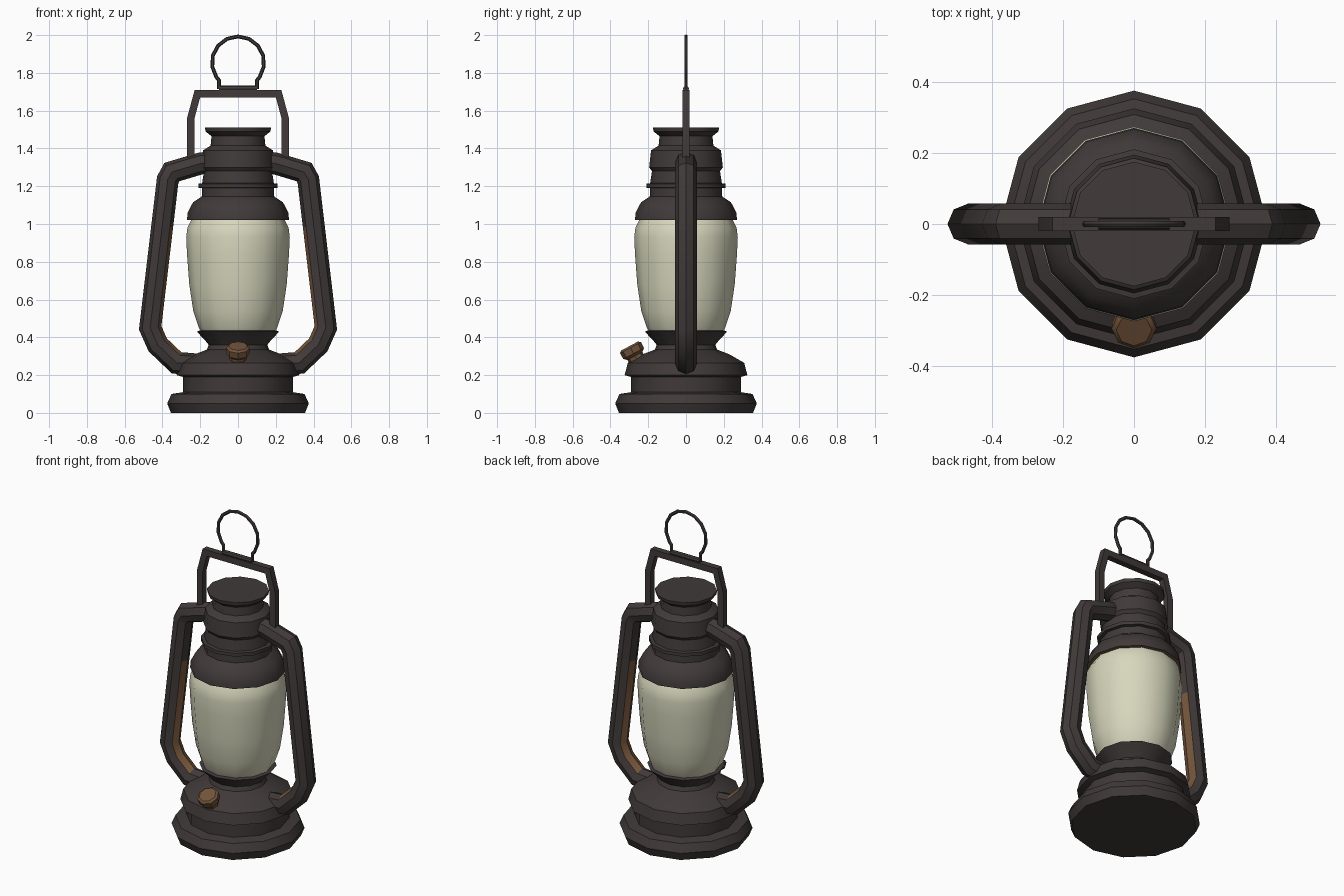
import bpy, bmesh, math
from mathutils import Vector, Matrix

if "Cube" in bpy.data.objects:
    bpy.data.objects.remove(bpy.data.objects["Cube"])


def material(name, rgb):
    m = bpy.data.materials.new(name)
    m.diffuse_color = (*rgb, 1)
    m.use_nodes = True
    m.node_tree.nodes["Principled BSDF"].inputs["Base Color"].default_value = m.diffuse_color
    return m


IRON = material("dark iron", (0.052, 0.042, 0.041))
RUST = material("rust brown", (0.17, 0.088, 0.043))
GLASS = material("frosted glass", (0.68, 0.68, 0.51))


def finish(bm, name, mats, rule=None, angle=38):
    """Turn a bmesh into a shaded object; rule marks faces for the second material."""
    bmesh.ops.recalc_face_normals(bm, faces=bm.faces)
    bm.normal_update()
    for f in bm.faces:
        if rule and rule(f.normal, f.calc_center_median()):
            f.material_index = 1
    me = bpy.data.meshes.new(name)
    bm.to_mesh(me)
    bm.free()
    for m in mats:
        me.materials.append(m)
    ob = bpy.data.objects.new(name, me)
    bpy.context.collection.objects.link(ob)
    bpy.ops.object.select_all(action='DESELECT')
    ob.select_set(True)
    bpy.context.view_layer.objects.active = ob
    bpy.ops.object.shade_smooth_by_angle(angle=math.radians(angle))
    return ob


def bridge(bm, rings):
    for a, b in zip(rings, rings[1:]):
        n = len(a)
        for i in range(n):
            bm.faces.new((a[i], a[(i + 1) % n], b[(i + 1) % n], b[i]))
    bm.faces.new(rings[0])
    bm.faces.new(rings[-1])


def lathe(name, profile, mats, sides=12, matrix=Matrix(), rule=None):
    """Revolve (radius, height) points around z, closed with flat caps."""
    bm = bmesh.new()
    rings = []
    for r, z in profile:
        rings.append([bm.verts.new(matrix @ Vector((r * math.cos(a), r * math.sin(a), z)))
                      for a in (math.tau * i / sides for i in range(sides))])
    bridge(bm, rings)
    return finish(bm, name, mats, rule)


def sweep(name, path, radius, sides, mats, turn=0.0, rule=None):
    """Sweep a regular section along an (x, z) path with mitred corners."""
    bm = bmesh.new()
    pts = [Vector(p) for p in path]
    rings = []
    for i, p in enumerate(pts):
        d0 = (p - pts[i - 1]).normalized() if i else (pts[1] - p).normalized()
        d1 = (pts[i + 1] - p).normalized() if i < len(pts) - 1 else d0
        t = (d0 + d1).normalized()
        n = Vector((-t.y, t.x)) / max(t.dot(d0), 0.5)
        ring = []
        for k in range(sides):
            a = math.tau * k / sides + turn
            q = p + n * radius * math.cos(a)
            ring.append(bm.verts.new((q.x, radius * math.sin(a), q.y)))
        rings.append(ring)
    bridge(bm, rings)
    return finish(bm, name, mats, rule)


# Fuel tank base with burner collar
lathe("tank_base", [
    (0.355, 0), (0.375, 0.05), (0.352, 0.10), (0.29, 0.11), (0.29, 0.19),
    (0.325, 0.20), (0.308, 0.265), (0.23, 0.31), (0.165, 0.335), (0.155, 0.36),
    (0.175, 0.385), (0.218, 0.43), (0.205, 0.435)], [IRON])

# Glass globe
lathe("glass_globe", [
    (0.195, 0.43), (0.207, 0.45), (0.237, 0.54), (0.258, 0.68), (0.27, 0.84),
    (0.274, 0.93), (0.268, 0.98), (0.245, 1.025)], [GLASS])

# Hood and chimney, rusty on the underside of the rim
lathe("hood_chimney", [
    (0.235, 1.02), (0.27, 1.02), (0.267, 1.06), (0.238, 1.115), (0.192, 1.145),
    (0.19, 1.19), (0.21, 1.192), (0.21, 1.213), (0.19, 1.216), (0.18, 1.28),
    (0.195, 1.30), (0.185, 1.39), (0.145, 1.415), (0.14, 1.465), (0.172, 1.49),
    (0.175, 1.51)], [IRON, RUST], rule=lambda n, c: n.z < -0.9 and c.z < 1.1)

# Tilted filler cap on the front of the tank
tilt = Matrix.Translation((0, -0.275, 0.31)) @ Matrix.Rotation(math.radians(28), 4, 'X')
lathe("filler_cap", [
    (0.045, -0.07), (0.045, -0.01), (0.062, 0.005), (0.063, 0.04), (0.05, 0.05)],
    [RUST], sides=8, matrix=tilt)

# Side air tubes, rusty on the faces turned to the globe
tube = [(0.12, 1.33), (0.20, 1.32), (0.35, 1.275), (0.372, 1.235), (0.401, 0.99),
        (0.465, 0.45), (0.425, 0.36), (0.325, 0.265), (0.20, 0.255)]
arms = sweep("side_tubes", tube, 0.058, 8, [IRON, RUST],
             rule=lambda n, c: abs(n.y) < 0.5 and n.x < -0.4 and 0.3 < c.z < 1.0)
arms.modifiers.new("mirror", 'MIRROR').use_clip = False

# Square-section bail frame over the chimney
half = [(0.25, 1.30), (0.25, 1.56), (0.215, 1.69)]
sweep("bail_frame", half + [(-x, z) for x, z in reversed(half)], 0.027, 4, [IRON],
      turn=math.pi / 4)

# Hinge sleeve and wire carrying ring
sweep("ring_hinge", [(-0.10, 1.716), (0.10, 1.716)], 0.016, 8, [IRON])
arc = [(0.138 * math.cos(a), 1.855 + 0.138 * math.sin(a))
       for a in (math.radians(-34 + 248 * i / 10) for i in range(11))]
sweep("carry_ring", [(0.10, 1.715), (0.10, 1.76)] + arc + [(-0.10, 1.76), (-0.10, 1.715)],
      0.01, 6, [IRON])
